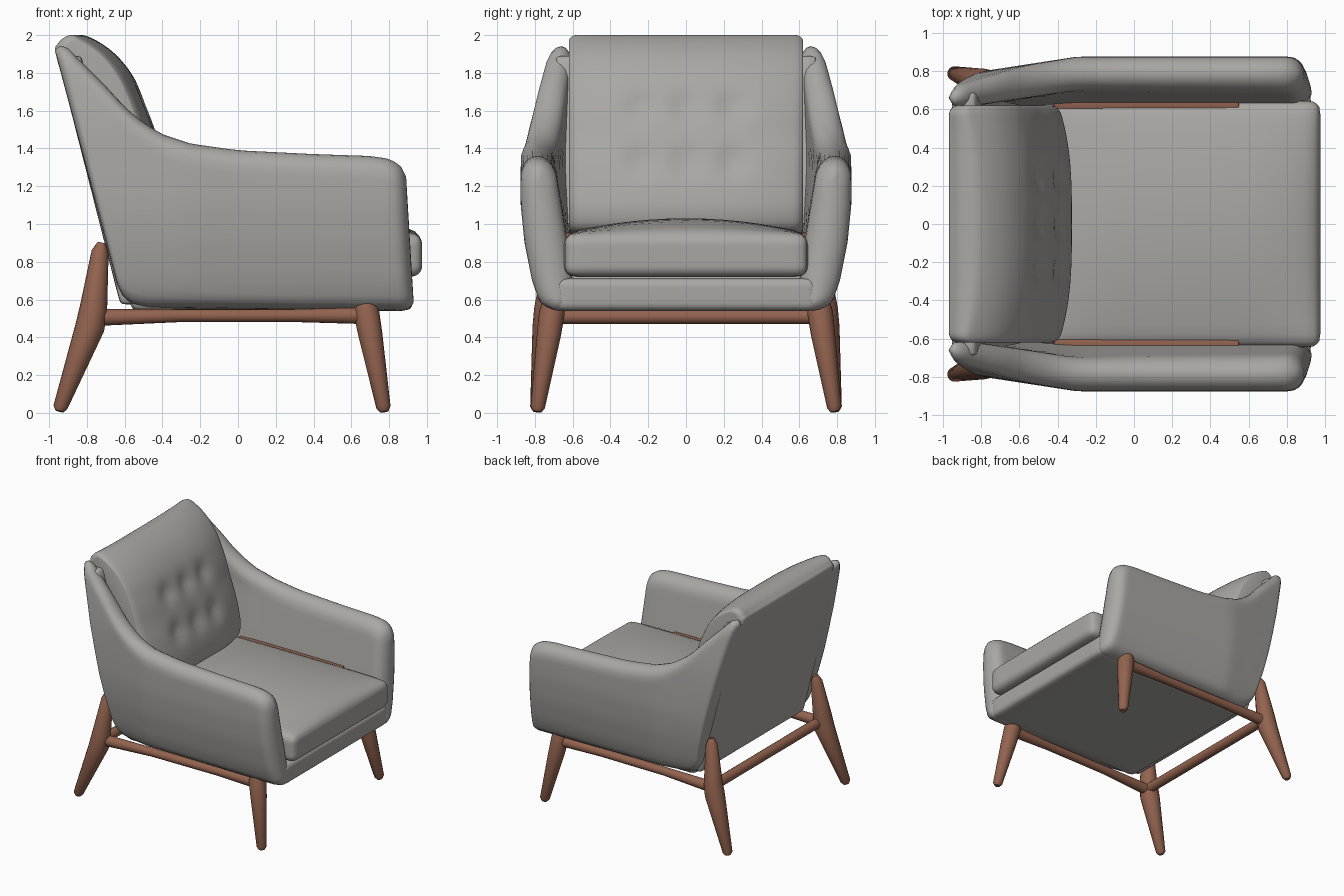
import bpy, bmesh, math
from mathutils import Vector

if "Cube" in bpy.data.objects:
    bpy.data.objects.remove(bpy.data.objects["Cube"])


def material(name, rgb):
    m = bpy.data.materials.new(name)
    m.diffuse_color = (*rgb, 1)
    m.use_nodes = True
    m.node_tree.nodes["Principled BSDF"].inputs["Base Color"].default_value = m.diffuse_color
    return m


FABRIC = material("grey_fabric", (0.40, 0.39, 0.37))
WOOD = material("brown_wood", (0.29, 0.125, 0.078))


def interp(table, t):
    if t <= table[0][0]:
        return table[0][1]
    for (a, va), (b, vb) in zip(table, table[1:]):
        if t <= b:
            return va + (vb - va) * (t - a) / (b - a)
    return table[-1][1]


def finish(bm, name, mat, angle=50):
    bmesh.ops.remove_doubles(bm, verts=bm.verts, dist=0.0005)
    bmesh.ops.recalc_face_normals(bm, faces=bm.faces)
    me = bpy.data.meshes.new(name)
    bm.to_mesh(me)
    bm.free()
    me.materials.append(mat)
    me.shade_smooth()
    me.set_sharp_from_angle(angle=math.radians(angle))
    bpy.context.collection.objects.link(bpy.data.objects.new(name, me))


def loft(name, rings, mat):
    bm = bmesh.new()
    vs = [[bm.verts.new(p) for p in r] for r in rings]
    n = len(rings[0])
    for a, b in zip(vs, vs[1:]):
        for i in range(n):
            j = (i + 1) % n
            bm.faces.new((a[i], a[j], b[j], b[i]))
    bm.faces.new(vs[0])
    bm.faces.new(vs[-1])
    finish(bm, name, mat)


def round_box(name, lo, hi, r, mat, fn=None, cuts=15):
    """Subdivided box with rounded edges, then an optional deformation."""
    bm = bmesh.new()
    bmesh.ops.create_cube(bm, size=2)
    bmesh.ops.subdivide_edges(bm, edges=bm.edges[:], cuts=cuts, use_grid_fill=True)
    lo, hi = Vector(lo), Vector(hi)
    c, h = (lo + hi) / 2, (hi - lo) / 2
    for v in bm.verts:
        p = Vector([math.sin(v.co[i] * math.pi / 2) * h[i] for i in range(3)])
        core = Vector([max(-(h[i] - r), min(h[i] - r, p[i])) for i in range(3)])
        d = p - core
        if d.length > 1e-6:
            p = core + d.normalized() * r
        v.co = fn(p + c) if fn else p + c
    finish(bm, name, mat)


def tube(name, pts, mat, sides=16, squash=1.0):
    """Round bar through (x, y, z, radius) points."""
    d = (Vector(pts[-1][:3]) - Vector(pts[0][:3])).normalized()
    up = Vector((0, 0, 1)) if abs(d.z) < 0.5 else Vector((1, 0, 0))
    a = d.cross(up).normalized()
    b = a.cross(d)
    rings = []
    for x, y, z, r in pts:
        rings.append([Vector((x, y, z)) + a * r * math.cos(t) + b * r * squash * math.sin(t)
                      for t in (2 * math.pi * i / sides for i in range(sides))])
    loft(name, rings, mat)


# --- arm and wing side panels ---
BOTTOM_X = [(0, -.64), (.03, -.60), (.08, -.50), (.95, .86), (.99, .915), (1, .93)]
BOTTOM_Z = [(0, .68), (.03, .60), (.06, .565), (.1, .555), (.95, .54), (.985, .55), (1, .585)]
TOP_Z = [(-.97, 1.92), (-.94, 1.945), (-.9, 1.93), (-.82, 1.85), (-.7, 1.73), (-.6, 1.62),
         (-.5, 1.535), (-.4, 1.475), (-.25, 1.425), (0, 1.39), (.4, 1.37), (.7, 1.36),
         (.8, 1.345), (.86, 1.31), (.89, 1.25)]
OUTER = [(.54, .74), (.6, .78), (.7, .815), (.9, .855), (1.1, .875), (1.3, .875),
         (1.5, .87), (1.7, .85), (1.94, .82)]
INNER = [(.54, .6), (.7, .6), (.95, .635), (1.35, .70)]


def rounding(d, r):
    return math.sqrt(max(0, 1 - (1 - d / r) ** 2)) if d < r else 1.0


def side_panel(name, s):
    rings, nu, nv = [], 40, 20
    for i in range(nu + 1):
        u = (1 - math.cos(math.pi * i / nu)) / 2
        bot = Vector((interp(BOTTOM_X, u), 0, interp(BOTTOM_Z, u)))
        tx = -.97 + 1.86 * u
        top = Vector((tx, 0, interp(TOP_Z, tx)))
        length = (top - bot).length
        end = rounding(u * 1.7, .03) * rounding((1 - u) * 1.7, .09)
        outer, inner = [], []
        for k in range(nv + 1):
            v = (1 - math.cos(math.pi * k / nv)) / 2
            p = bot.lerp(top, v)
            f = end * rounding(v * length, .05) * rounding((1 - v) * length, .1)
            back = min(1, max(0, (-.3 - p.x) / .65))
            yo = interp(OUTER, p.z) - .1 * back
            yi = interp(INNER, p.z) * (1 - back) + .6 * back
            mid, half = (yo + yi) / 2, (yo - yi) / 2 * f
            outer.append((p.x, s * (mid + half), p.z))
            inner.append((p.x, s * (mid - half), p.z))
        rings.append(outer + inner[::-1])
    loft(name, rings, FABRIC)


# --- upholstered shell ---
def lean(p):
    return Vector((p.x - .255 * (p.z - .6), p.y, p.z))


round_box("seat_base", (-.57, -.70, .54), (.925, .70, .715), .045, FABRIC)
round_box("back_panel", (-.63, -.69, .575), (-.50, .69, 1.89), .025, FABRIC, lean)


# --- seat cushion with a crowned top ---
def crown(p):
    if p.z > .84:
        w = (p.z - .84) / .11
        p.z += .08 * w * (1 - (p.y / .645) ** 2) * (1 - min(1, abs((p.x - .23) / .745)) ** 4)
    return p


round_box("seat_cushion", (-.5, -.645, .72), (.975, .645, .95), .06, FABRIC, crown, 19)

# --- back cushion with button dimples ---
PROFILE = [(-.66, .95), (-.79, 1.3), (-.89, 1.65), (-.965, 1.90), (-.945, 1.955), (-.89, 1.99),
           (-.82, 2.0), (-.73, 1.96), (-.64, 1.89), (-.56, 1.79), (-.505, 1.68), (-.465, 1.58),
           (-.43, 1.47), (-.38, 1.33), (-.34, 1.18), (-.325, 1.06), (-.36, .97), (-.5, .94)]


def smooth_loop(pts, n):
    out = []
    for i in range(len(pts)):
        a, b, c, d = (Vector(pts[(i + k) % len(pts)]) for k in (-1, 0, 1, 2))
        for t in (j / n for j in range(n)):
            out.append(b + (c - a) * t / 2 + (2 * a - 5 * b + 4 * c - d) * t * t / 2
                       + (3 * b - a - 3 * c + d) * t ** 3 / 2)
    return out


loop = smooth_loop(PROFILE, 4)
rings = []
for i in range(45):
    y = .62 * math.sin(math.pi / 2 * (i / 22 - 1))
    k = 1 - rounding(.62 - abs(y), .05)
    ring = []
    for x, z in loop:
        back_x = -.63 - .255 * (z - .6)
        front = min(1, max(0, (x - back_x) / .2))
        x -= front * .07 * abs(y / .62) ** 3
        for by in (-.24, 0, .24):
            for bz in (1.33, 1.62):
                x -= front * .03 * math.exp(-((y - by) ** 2 + (z - bz) ** 2) / .006)
        ring.append((x + (-.65 - x) * .14 * k, y, z + (1.45 - z) * .06 * k))
    rings.append(ring)
loft("back_cushion", rings, FABRIC)

# --- mirrored parts: side panels, legs, rails ---
for s, side in ((-1, "right"), (1, "left")):
    side_panel(side + "_arm", s)
    tube(side + "_front_leg", [(.775, s * .787, .006, .022), (.77, s * .785, .03, .038),
                               (.70, s * .725, .42, .064), (.68, s * .71, .53, .068),
                               (.675, s * .705, .57, .06)], WOOD)
    tube(side + "_rear_leg", [(-.945, s * .79, .008, .022), (-.94, s * .787, .03, .038),
                              (-.785, s * .735, .45, .078), (-.765, s * .73, .55, .074),
                              (-.73, s * .70, .85, .046), (-.722, s * .695, .90, .022)], WOOD)
    tube(side + "_side_rail", [(-.76, s * .725, .505, .045), (-.3, s * .715, .515, .034),
                               (.3, s * .71, .515, .034), (.68, s * .71, .515, .045)], WOOD)
    y0, y1 = sorted((s * .60, s * .66))
    round_box(side + "_inner_strip", (-.42, y0, .86), (.55, y1, .955), .01, WOOD, None, 3)
tube("rear_rail", [(-.75, -.72, .51, .04), (-.75, .72, .51, .04)], WOOD)
